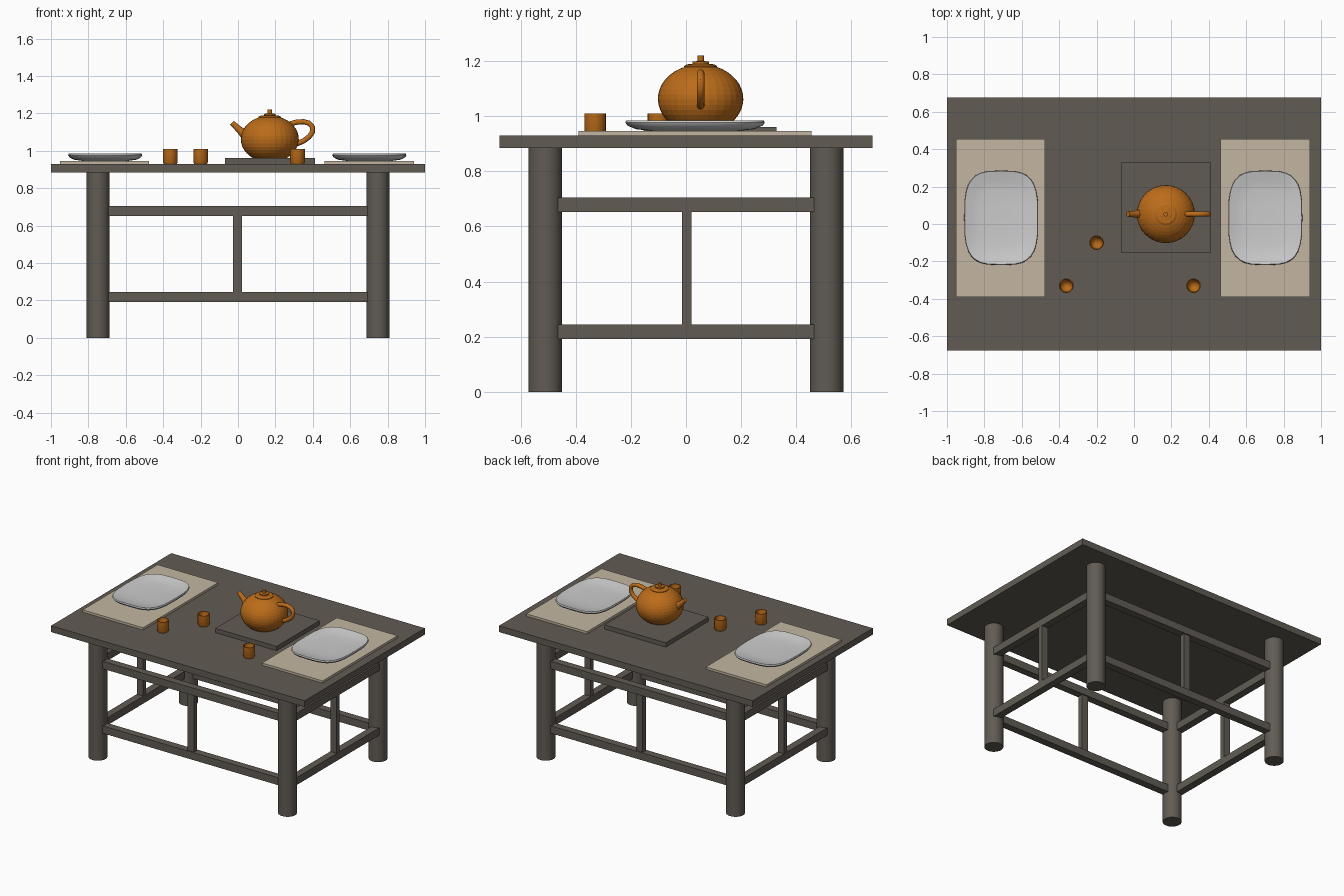
import bpy, bmesh
from math import cos, sin, pi, copysign, radians
from mathutils import Vector

if "Cube" in bpy.data.objects:
    bpy.data.objects.remove(bpy.data.objects["Cube"])

def material(name, rgb):
    m = bpy.data.materials.new(name)
    m.diffuse_color = (*rgb, 1)
    m.use_nodes = True
    m.node_tree.nodes["Principled BSDF"].inputs["Base Color"].default_value = m.diffuse_color
    return m

WOOD = material("dark_wood", (0.12, 0.105, 0.088))
TAN = material("mat_cloth", (0.55, 0.47, 0.36))
CLAY = material("orange_clay", (0.5, 0.15, 0.01))

def finish(name, bm, mat=None, smooth=False):
    bmesh.ops.recalc_face_normals(bm, faces=bm.faces)
    me = bpy.data.meshes.new(name)
    bm.to_mesh(me)
    bm.free()
    ob = bpy.data.objects.new(name, me)
    bpy.context.collection.objects.link(ob)
    if mat:
        me.materials.append(mat)
    if smooth:
        bpy.ops.object.select_all(action='DESELECT')
        ob.select_set(True)
        bpy.context.view_layer.objects.active = ob
        bpy.ops.object.shade_smooth_by_angle(angle=radians(40))
    return ob

def box(name, x0, x1, y0, y1, z0, z1, mat=WOOD):
    bm = bmesh.new()
    bmesh.ops.create_cube(bm, size=1)
    for v in bm.verts:
        v.co = ((x0 + x1) / 2 + v.co.x * (x1 - x0),
                (y0 + y1) / 2 + v.co.y * (y1 - y0),
                (z0 + z1) / 2 + v.co.z * (z1 - z0))
    return finish(name, bm, mat)

def loft(name, rings, mat=None, smooth=False):
    """Skin a list of equal-length point rings and cap both ends."""
    bm = bmesh.new()
    loops = [[bm.verts.new(p) for p in r] for r in rings]
    n = len(loops[0])
    for a, b in zip(loops, loops[1:]):
        for i in range(n):
            bm.faces.new((a[i], a[(i + 1) % n], b[(i + 1) % n], b[i]))
    bm.faces.new(loops[0])
    bm.faces.new(loops[-1])
    return finish(name, bm, mat, smooth)

def lathe(name, x, y, profile, mat, n=32, smooth=False):
    return loft(name, [[(x + r * cos(2 * pi * i / n), y + r * sin(2 * pi * i / n), z)
                        for i in range(n)] for r, z in profile], mat, smooth)

def tube(name, path, mat, n=12):
    """Tube along (x, z, radius) points in the plane y = TY."""
    rings = []
    for i, (x, z, r) in enumerate(path):
        a, b = path[max(i - 1, 0)], path[min(i + 1, len(path) - 1)]
        t = Vector((b[0] - a[0], 0, b[1] - a[1])).normalized()
        side, up = Vector((0, 1, 0)), Vector((-t.z, 0, t.x))
        rings.append([Vector((x, TY, z)) + r * (side * cos(2 * pi * k / n) + up * sin(2 * pi * k / n))
                      for k in range(n)])
    return loft(name, rings, mat, True)

# Table top, legs, rails and struts
LX, LY = 0.748, 0.51
box("table_top", -1, 1, -0.677, 0.677, 0.885, 0.93)
for sx in (-1, 1):
    for sy in (-1, 1):
        lathe("leg", sx * LX, sy * LY, [(0.061, 0), (0.061, 0.89)], WOOD, 32, True)
for s in (-1, 1):
    yc, xc = s * LY, s * (LX + 0.015)
    for z in (0.192, 0.652):
        box("long_rail", -LX, LX, yc - 0.026, yc + 0.026, z, z + 0.053)
        box("side_rail", xc - 0.026, xc + 0.026, -LY, LY, z, z + 0.053)
    box("long_strut", -0.028, 0.022, yc - 0.018, yc + 0.018, 0.24, 0.66)
    box("side_strut", xc - 0.025, xc + 0.025, -0.014, 0.02, 0.24, 0.66)

# Place mats and rounded-rectangle plates
def plate(cx, cy):
    n, rings = 32, []
    for s, z in [(0.6, 0.946), (0.85, 0.953), (0.97, 0.966), (1, 0.977), (0.985, 0.985),
                 (0.94, 0.983), (0.8, 0.973), (0.6, 0.967), (0.3, 0.965)]:
        ring = []
        for i in range(n):
            c, d = cos(2 * pi * i / n), sin(2 * pi * i / n)
            ring.append((cx + s * 0.198 * copysign(abs(c) ** 0.6, c),
                         cy + s * 0.253 * copysign(abs(d) ** 0.6, d), z))
        rings.append(ring)
    loft("plate", rings, None, True)

for x0, px in ((-0.953, -0.71), (0.462, 0.702)):
    box("place_mat", x0, x0 + 0.478, -0.39, 0.455, 0.93, 0.946, TAN)
    plate(px, 0.033)

# Serving board
box("serving_board", -0.07, 0.413, -0.155, 0.328, 0.93, 0.961)

# Teapot
TX, TY = 0.17, 0.053
body = [(0.155 * cos(a), 1.063 + 0.125 * sin(a))
        for a in (radians(-55 + 125 * i / 14) for i in range(15))]
lathe("teapot_body", TX, TY, [(body[0][0], 0.959)] + body, CLAY)
lathe("teapot_lid", TX, TY, [(0.06, 1.172), (0.06, 1.182), (0.05, 1.188), (0.03, 1.19), (0.03, 1.198),
                             (0.012, 1.2), (0.012, 1.22)], CLAY, 24)
tube("teapot_spout", [(0.07, 1.055, 0.03), (0.035, 1.088, 0.025), (0.005, 1.115, 0.018),
                      (-0.032, 1.15, 0.014)], CLAY)
tube("teapot_handle", [(x, z, 0.014) for x, z in
                       [(0.25, 1.13), (0.275, 1.143), (0.31, 1.153), (0.35, 1.156), (0.38, 1.148),
                        (0.398, 1.128), (0.398, 1.1), (0.38, 1.075), (0.35, 1.053), (0.32, 1.04),
                        (0.285, 1.03)]], CLAY)

# Hollow cups
for x, y in ((-0.362, -0.33), (-0.2, -0.1), (0.318, -0.33)):
    lathe("cup", x, y, [(0.034, 0.93), (0.039, 0.938), (0.039, 1.01), (0.034, 1.01), (0.032, 0.975),
                        (0.022, 0.955), (0.008, 0.947)], CLAY, 24, True)
